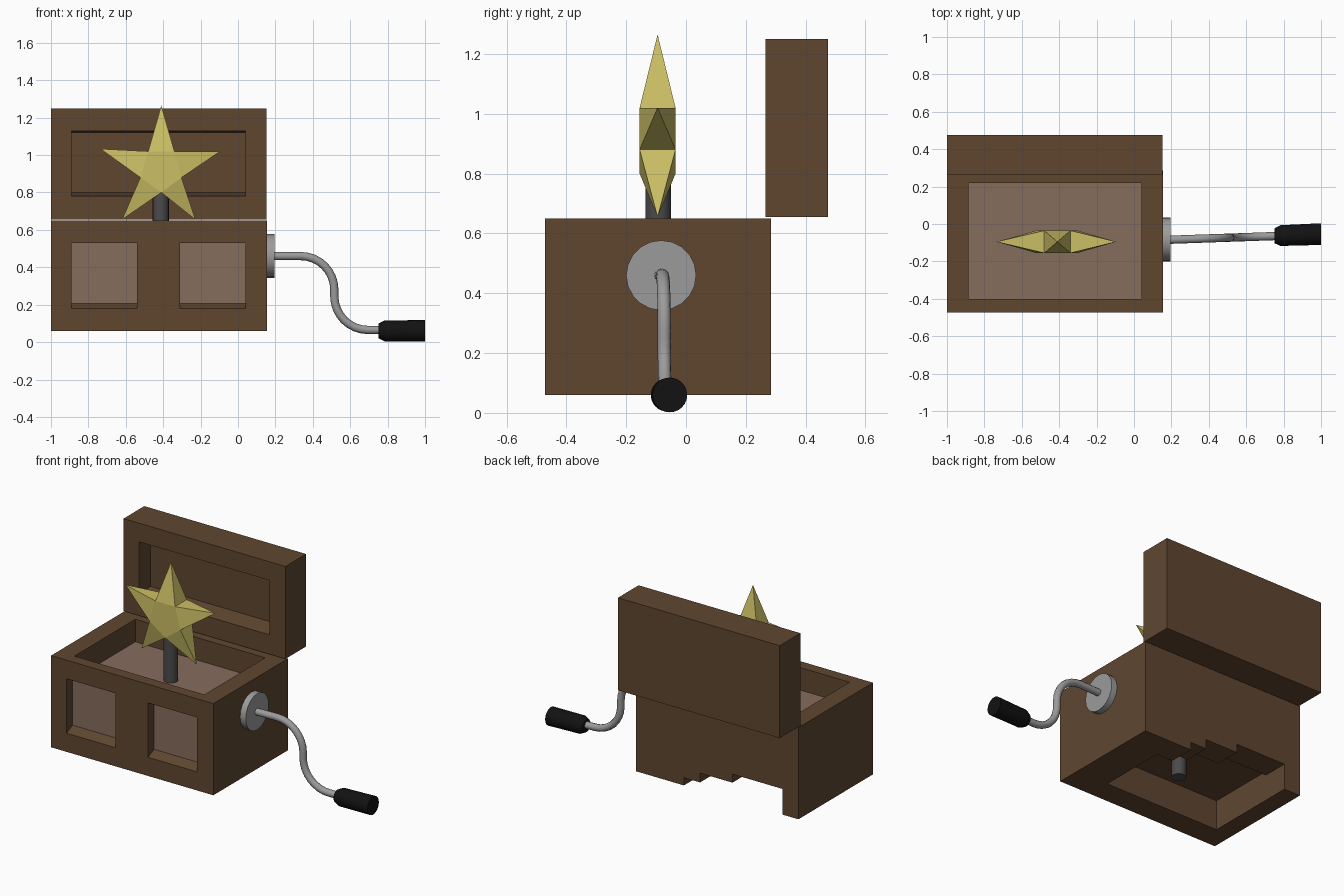
import bpy, bmesh, math
from mathutils import Matrix

if "Cube" in bpy.data.objects:
    bpy.data.objects.remove(bpy.data.objects["Cube"])


def material(name, rgb):
    m = bpy.data.materials.new(name)
    m.diffuse_color = (*rgb, 1)
    m.use_nodes = True
    m.node_tree.nodes["Principled BSDF"].inputs["Base Color"].default_value = m.diffuse_color
    return m


WOOD = material("wood", (0.115, 0.062, 0.03))
LINING = material("lining", (0.24, 0.15, 0.11))
GOLD = material("gold", (0.6, 0.52, 0.13))
DARK = material("dark_metal", (0.07, 0.07, 0.07))
BLACK = material("black_rubber", (0.006, 0.006, 0.006))
STEEL = material("steel", (0.33, 0.33, 0.33))


def add(name, bm, mat=None, smooth=False):
    bmesh.ops.recalc_face_normals(bm, faces=bm.faces)
    me = bpy.data.meshes.new(name)
    bm.to_mesh(me)
    bm.free()
    ob = bpy.data.objects.new(name, me)
    bpy.context.collection.objects.link(ob)
    if mat:
        me.materials.append(mat)
    if smooth:
        soften(ob)
    return ob


def soften(ob):
    bpy.ops.object.select_all(action='DESELECT')
    ob.select_set(True)
    bpy.context.view_layer.objects.active = ob
    bpy.ops.object.shade_smooth_by_angle(angle=math.radians(35))


def loft(name, rings, mat=None, smooth=False):
    """Skin a list of equal-length point rings and cap both ends."""
    bm = bmesh.new()
    vs = [[bm.verts.new(p) for p in r] for r in rings]
    n = len(rings[0])
    for a, b in zip(vs, vs[1:]):
        for i in range(n):
            j = (i + 1) % n
            bm.faces.new((a[i], a[j], b[j], b[i]))
    bm.faces.new(vs[0])
    bm.faces.new(vs[-1])
    return add(name, bm, mat, smooth)


def rect(x0, x1, z0, z1, y):
    return [(x0, y, z0), (x1, y, z0), (x1, y, z1), (x0, y, z1)]


def box(name, x, y, z, mat=None):
    return loft(name, [rect(*x, *z, y[0]), rect(*x, *z, y[1])], mat)


def cut(ob, cutter):
    mod = ob.modifiers.new("cut", 'BOOLEAN')
    mod.operation, mod.solver, mod.object = 'DIFFERENCE', 'EXACT', cutter
    dg = bpy.context.evaluated_depsgraph_get()
    me = bpy.data.meshes.new_from_object(ob.evaluated_get(dg))
    ob.modifiers.clear()
    ob.data = me
    bpy.data.objects.remove(cutter)


def turned(name, profile, y0, y1, z, sides, mat, smooth=True):
    """Round part along x from (x, radius) pairs, drifting from y0 to y1."""
    xa, xb = profile[0][0], profile[-1][0]
    rings = []
    for x, r in profile:
        y = y0 + (y1 - y0) * (x - xa) / (xb - xa)
        rings.append([(x, y + r * math.cos(t), z + r * math.sin(t))
                      for t in (2 * math.pi * i / sides for i in range(sides))])
    return loft(name, rings, mat, smooth)


# Box body: open top, two windows, stepped hollow underneath
body = box("box_body", (-1, 0.155), (-0.472, 0.285), (0.06, 0.65), WOOD)
cut(body, box("cutter", (-0.885, 0.04), (-0.40, 0.22), (0.48, 0.8)))
for x0 in (-0.89, -0.31):
    x1 = x0 + 0.35
    cut(body, loft("cutter", [rect(x0, x1, 0.17, 0.535, -0.49),
                              rect(x0, x1, 0.18, 0.53, -0.472),
                              rect(x0, x1, 0.21, 0.53, -0.405)]))
    box("window_panel", (x0, x1), (-0.41, -0.405), (0.205, 0.53), LINING)
cut(body, box("cutter", (-0.885, -0.07), (-0.32, 0.12), (0.0, 0.25)))
for x0, x1, top in ((-0.30, -0.185, 0.11), (-0.53, -0.30, 0.17), (-0.885, -0.53, 0.225)):
    cut(body, box("cutter", (x0, x1), (0.05, 0.4), (-0.1, top)))
box("inner_floor", (-0.885, 0.04), (-0.40, 0.22), (0.48, 0.505), LINING)

# Raised lid with a shallow recess facing the front
lid = box("lid", (-1, 0.152), (0.265, 0.475), (0.655, 1.25), WOOD)
cut(lid, loft("cutter", [rect(-0.89, 0.04, 0.78, 1.13, 0.2),
                         rect(-0.89, 0.04, 0.78, 1.13, 0.265),
                         rect(-0.89, 0.04, 0.80, 1.12, 0.38)]))

# Post carrying the star
bm = bmesh.new()
bmesh.ops.create_cone(bm, cap_ends=True, segments=20, radius1=0.043, radius2=0.043,
                      depth=0.71, matrix=Matrix.Translation((-0.413, -0.093, 0.485)))
add("post", bm, DARK, True)

# Star: flat pentagon core with a four-sided spike on each side
core = [(-0.34, 1.02), (-0.48, 1.02), (-0.522, 0.88), (-0.41, 0.80), (-0.302, 0.88)]
tips = [(-0.41, 1.265), (-0.735, 1.033), (-0.62, 0.655), (-0.228, 0.655), (-0.095, 1.02)]
bm = bmesh.new()
front = [bm.verts.new((x, -0.155, z)) for x, z in core]
back = [bm.verts.new((x, -0.035, z)) for x, z in core]
bm.faces.new(front)
bm.faces.new(back[::-1])
for i, (x, z) in enumerate(tips):
    j = (i + 1) % 5
    tip = bm.verts.new((x, -0.095, z))
    loop = [front[i], front[j], back[j], back[i]]
    for k in range(4):
        bm.faces.new((loop[k], loop[(k + 1) % 4], tip))
add("star", bm, GOLD)

# Crank: bearing disc, S-bent rod and grip
turned("bearing_disc", [(0.15, 0.117), (0.195, 0.117)], -0.083, -0.083, 0.46, 20, STEEL)
path = [(0.17, 0.46)]
for i in range(9):
    t = math.pi / 2 * (1 - i / 8)
    path.append((0.335 + 0.18 * math.cos(t), 0.28 + 0.18 * math.sin(t)))
for i in range(9):
    t = math.pi + math.pi / 2 * i / 8
    path.append((0.695 + 0.18 * math.cos(t), 0.245 + 0.18 * math.sin(t)))
path.append((0.78, 0.065))
cu = bpy.data.curves.new("crank_path", 'CURVE')
cu.dimensions = '3D'
cu.bevel_depth, cu.bevel_resolution, cu.use_fill_caps = 0.022, 4, True
sp = cu.splines.new('POLY')
sp.points.add(len(path) - 1)
for p, (x, z) in zip(sp.points, path):
    p.co = (x, -0.085 + 0.035 * (x - 0.17), z, 1)
src = bpy.data.objects.new("crank_path", cu)
bpy.context.collection.objects.link(src)
dg = bpy.context.evaluated_depsgraph_get()
rod = bpy.data.objects.new("crank_rod", bpy.data.meshes.new_from_object(src.evaluated_get(dg)))
bpy.context.collection.objects.link(rod)
bpy.data.objects.remove(src)
rod.data.materials.clear()
rod.data.materials.append(STEEL)
soften(rod)
turned("crank_grip", [(0.752, 0.04), (0.785, 0.056), (0.83, 0.056), (1.0, 0.058)],
       -0.063, -0.054, 0.06, 24, BLACK)
